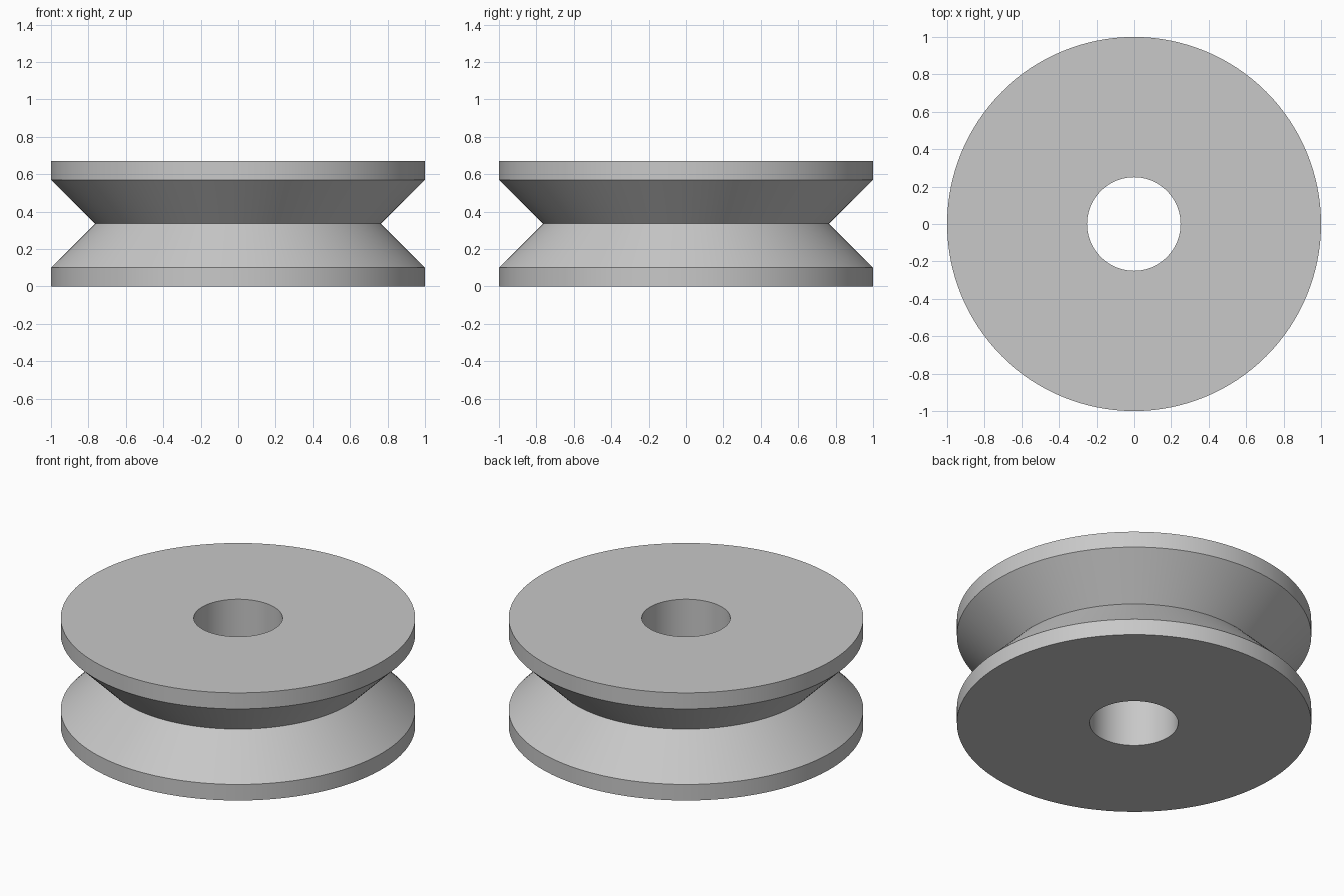
import bpy, bmesh, math

cube = bpy.data.objects.get("Cube")
if cube:
    bpy.data.objects.remove(cube, do_unlink=True)

SEGMENTS = 128
HEIGHT, RIM = 0.67, 0.10
OUTER, GROOVE, BORE = 1.0, 0.765, 0.25

# Plain grey material
grey = bpy.data.materials.new("light_grey")
grey.use_nodes = True
colour = (0.58, 0.58, 0.58, 1)
grey.diffuse_color = colour
grey.node_tree.nodes["Principled BSDF"].inputs["Base Color"].default_value = colour

# Closed cross-section: bore, flat faces, rims and V groove
profile = [(BORE, 0), (OUTER, 0), (OUTER, RIM), (GROOVE, HEIGHT / 2),
           (OUTER, HEIGHT - RIM), (OUTER, HEIGHT), (BORE, HEIGHT)]

# Revolve the cross-section around the vertical axis
bm = bmesh.new()
verts = [bm.verts.new((r, 0, z)) for r, z in profile]
edges = [bm.edges.new((v, verts[(i + 1) % len(verts)])) for i, v in enumerate(verts)]
bmesh.ops.spin(bm, geom=verts + edges, cent=(0, 0, 0), axis=(0, 0, 1),
               angle=math.tau, steps=SEGMENTS, use_merge=False)
bmesh.ops.remove_doubles(bm, verts=bm.verts, dist=0.0001)
bmesh.ops.recalc_face_normals(bm, faces=bm.faces)
mesh = bpy.data.meshes.new("grooved_wheel")
bm.to_mesh(mesh)
bm.free()
mesh.materials.append(grey)

wheel = bpy.data.objects.new("grooved_wheel", mesh)
bpy.context.collection.objects.link(wheel)

# Smooth round walls with crisp rims
bpy.ops.object.select_all(action='DESELECT')
wheel.select_set(True)
bpy.context.view_layer.objects.active = wheel
bpy.ops.object.shade_smooth_by_angle(angle=math.radians(30))
